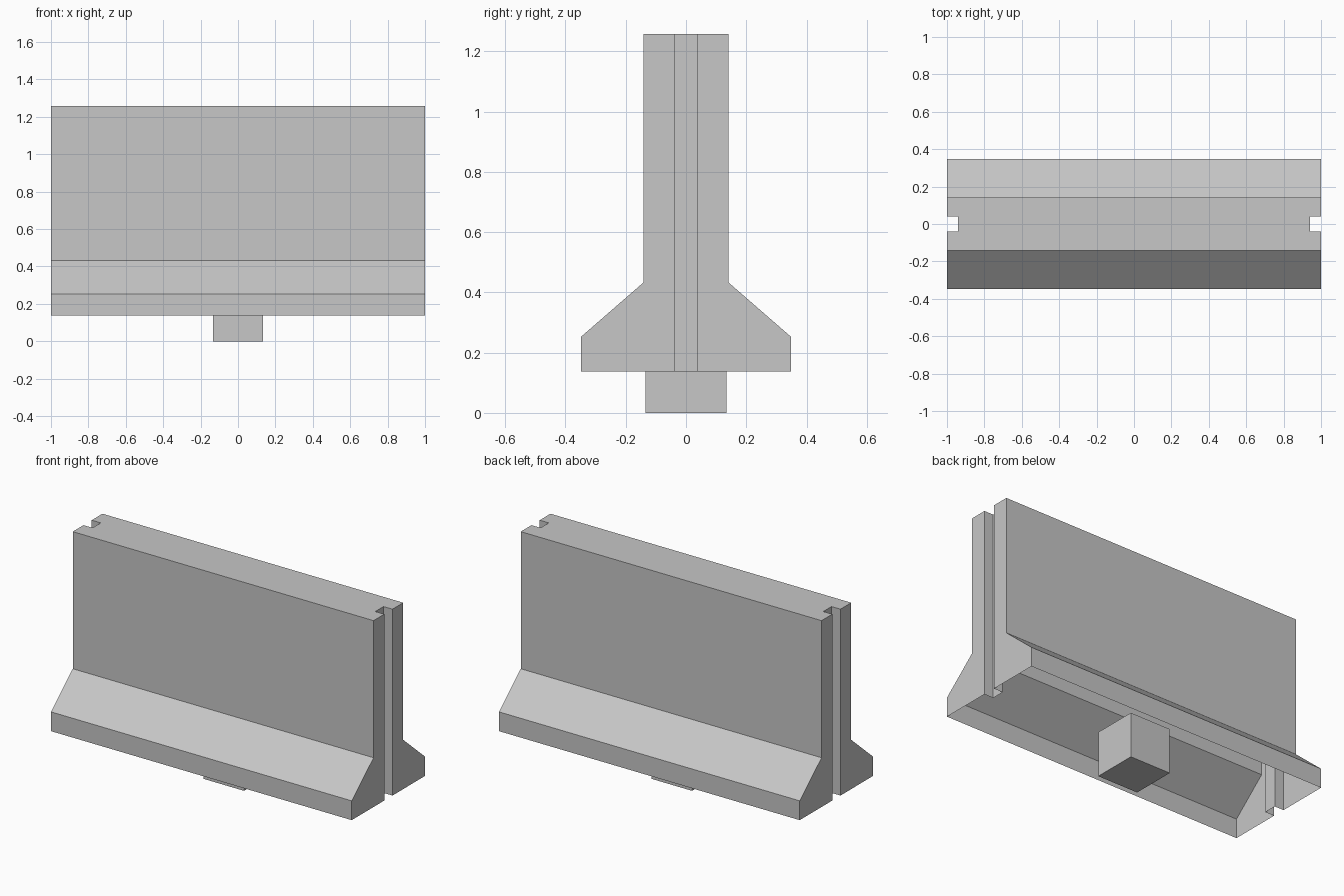
import bpy
import bmesh

cube = bpy.data.objects.get("Cube")
if cube:
    bpy.data.objects.remove(cube, do_unlink=True)

# Single concrete colour
GREY = (0.57, 0.57, 0.57, 1.0)
concrete = bpy.data.materials.new("concrete_grey")
concrete.use_nodes = True
concrete.diffuse_color = GREY
concrete.node_tree.nodes["Principled BSDF"].inputs["Base Color"].default_value = GREY


def finish(name, bm):
    mesh = bpy.data.meshes.new(name)
    bm.to_mesh(mesh)
    bm.free()
    mesh.materials.append(concrete)
    obj = bpy.data.objects.new(name, mesh)
    bpy.context.collection.objects.link(obj)
    return obj


# Main dimensions
HALF_LENGTH, BASE, TOP = 1.0, 0.137, 1.257
SLOT_DEPTH, SLOT_HALF = 0.06, 0.039

# Half cross-section of the barrier, from foot to top
side = [(0.348, BASE), (0.348, 0.253), (0.141, 0.433), (0.141, TOP)]


def ring_at(bm, half_width, z):
    """Horizontal outline with a joint slot in each end."""
    inner = HALF_LENGTH - SLOT_DEPTH
    quarter = [(HALF_LENGTH, half_width), (HALF_LENGTH, SLOT_HALF), (inner, SLOT_HALF)]
    right_end = quarter + [(x, -y) for x, y in reversed(quarter)]
    left_end = [(-x, -y) for x, y in right_end]
    return [bm.verts.new((x, y, z)) for x, y in right_end + left_end]


# Barrier shell: stacked outlines, closed on top and open underneath
bm = bmesh.new()
rings = [ring_at(bm, w, z) for w, z in side]
for low, high in zip(rings, rings[1:]):
    for i in range(len(low)):
        j = (i + 1) % len(low)
        bm.faces.new((low[j], low[i], high[i], high[j]))
bm.faces.new(list(reversed(rings[-1])))
bmesh.ops.recalc_face_normals(bm, faces=bm.faces)
top_face = max(bm.faces, key=lambda f: f.calc_center_median().z)
if top_face.normal.z < 0:
    bmesh.ops.reverse_faces(bm, faces=bm.faces)
finish("barrier_wall", bm)

# Cube-shaped anchor foot, half sunk into the hollow base
bm = bmesh.new()
bmesh.ops.create_cube(bm, size=2 * BASE * 0.98)
foot = finish("anchor_foot", bm)
foot.location = (0, 0, BASE * 0.98)
